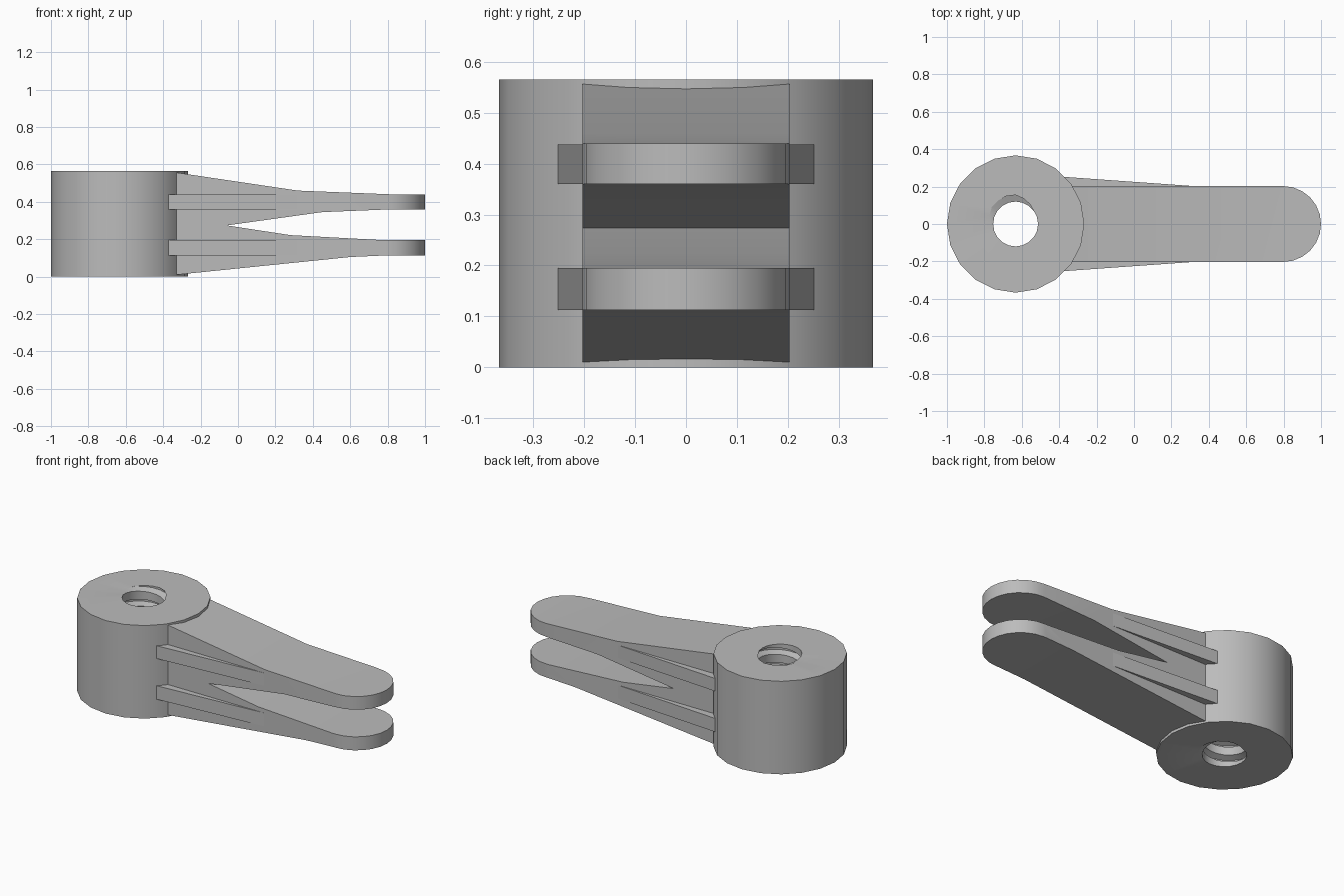
import bpy, bmesh, math

cube = bpy.data.objects.get("Cube")
if cube:
    bpy.data.objects.remove(cube, do_unlink=True)

grey = bpy.data.materials.new("plain_grey")
grey.use_nodes = True
colour = (0.5, 0.5, 0.5, 1)
grey.diffuse_color = colour
grey.node_tree.nodes["Principled BSDF"].inputs["Base Color"].default_value = colour

HEIGHT = 0.565
BOSS_X, BOSS_R = -0.633, 0.367
SIDES = 20
HALF_W = 0.203


def finish(name, bm):
    bmesh.ops.remove_doubles(bm, verts=bm.verts, dist=1e-5)
    bmesh.ops.recalc_face_normals(bm, faces=bm.faces)
    mesh = bpy.data.meshes.new(name)
    bm.to_mesh(mesh)
    bm.free()
    mesh.materials.append(grey)
    obj = bpy.data.objects.new(name, mesh)
    bpy.context.collection.objects.link(obj)
    return obj


def activate(obj):
    bpy.ops.object.select_all(action="DESELECT")
    obj.select_set(True)
    bpy.context.view_layer.objects.active = obj


def smooth(obj):
    activate(obj)
    bpy.ops.object.shade_smooth_by_angle(angle=math.radians(25))


def prism(name, points, offset):
    """Extrude a closed 3D outline along an offset."""
    bm = bmesh.new()
    face = bm.faces.new([bm.verts.new(p) for p in points])
    moved = bmesh.ops.extrude_face_region(bm, geom=[face], use_keep_orig=True)["geom"]
    bmesh.ops.translate(bm, vec=offset,
                        verts=[v for v in moved if isinstance(v, bmesh.types.BMVert)])
    return finish(name, bm)


# Boss: round barrel with a helical thread running through the bore
PITCH, BORE, GROOVE = 0.09, 0.12, 0.157
KNOTS = (0, 0.15, 0.3, 0.45)
PHASE = 0.225 + 1 / 3 - HEIGHT / PITCH


def thread_radius(z, turn):
    p = (z / PITCH - turn + PHASE) % 1
    depth = max(0, min(1, p / 0.15, (0.45 - p) / 0.15))
    return BORE + (GROOVE - BORE) * depth


def threaded_column(bm, turn):
    """Vertices of the bore wall at one angle, from bottom to top."""
    a = turn * math.tau
    first = math.floor(PHASE) - 3
    last = first + math.ceil(HEIGHT / PITCH) + 6
    column = []
    for k in range(first, last):
        for knot in KNOTS:
            z = max(0, min(HEIGHT, PITCH * (knot + k + turn - PHASE)))
            r = thread_radius(z, turn)
            column.append(bm.verts.new((BOSS_X + r * math.cos(a), r * math.sin(a), z)))
    return column


bm = bmesh.new()
rings = []
for i in range(SIDES + 1):
    a = i / SIDES * math.tau
    outer = [bm.verts.new((BOSS_X + BOSS_R * math.cos(a), BOSS_R * math.sin(a), z))
             for z in (HEIGHT, 0)]
    rings.append(threaded_column(bm, i / SIDES) + outer)
for left, right in zip(rings, rings[1:]):
    for j in range(len(left)):
        n = (j + 1) % len(left)
        quad = (left[j], right[j], right[n], left[n])
        # Skip slivers squeezed flat against the end planes
        if len({tuple(round(c, 5) for c in v.co) for v in quad}) > 2:
            bm.faces.new(quad)
bmesh.ops.remove_doubles(bm, verts=bm.verts, dist=1e-5)
bmesh.ops.dissolve_degenerate(bm, edges=bm.edges, dist=1e-5)
smooth(finish("threaded_boss", bm))

# Forked arm: side profile trimmed by a round-ended plan outline
side = [(-0.36, 0.561), (0.32, 0.46), (0.82, 0.44), (1.05, 0.44), (1.05, 0.36),
        (0.82, 0.36), (0.45, 0.345), (-0.06, 0.274), (0.28, 0.222), (0.78, 0.195),
        (1.05, 0.195), (1.05, 0.113), (0.78, 0.113), (0.6, 0.105), (-0.36, 0.007)]
arm = prism("forked_arm", [(x, -0.3, z) for x, z in side], (0, 0.6, 0))
plan = [(-0.5, HALF_W), (-0.5, -HALF_W)]
for i in range(13):
    a = math.pi * (i / 12 - 0.5)
    plan.append((1 - HALF_W + HALF_W * math.cos(a), HALF_W * math.sin(a)))
cutter = prism("arm_outline_cutter", [(x, y, -0.1) for x, y in plan], (0, 0, 0.8))
cutter.hide_render = True
trim = arm.modifiers.new("trim", "BOOLEAN")
trim.operation = "INTERSECT"
trim.solver = "EXACT"
trim.object = cutter
activate(arm)
bpy.ops.object.modifier_apply(modifier=trim.name)
bpy.data.objects.remove(cutter, do_unlink=True)
smooth(arm)

# Tapered stiffening ribs, two on each side of the arm
for level, z, thick in (("lower", 0.113, 0.082), ("upper", 0.36, 0.078)):
    for name, s in (("left", 1), ("right", -1)):
        rib = [(-0.375, 0.15), (-0.375, 0.252), (0.33, 0.202), (0.2, 0.15)]
        prism(f"{level}_{name}_rib", [(x, s * y, z) for x, y in rib], (0, 0, thick))
